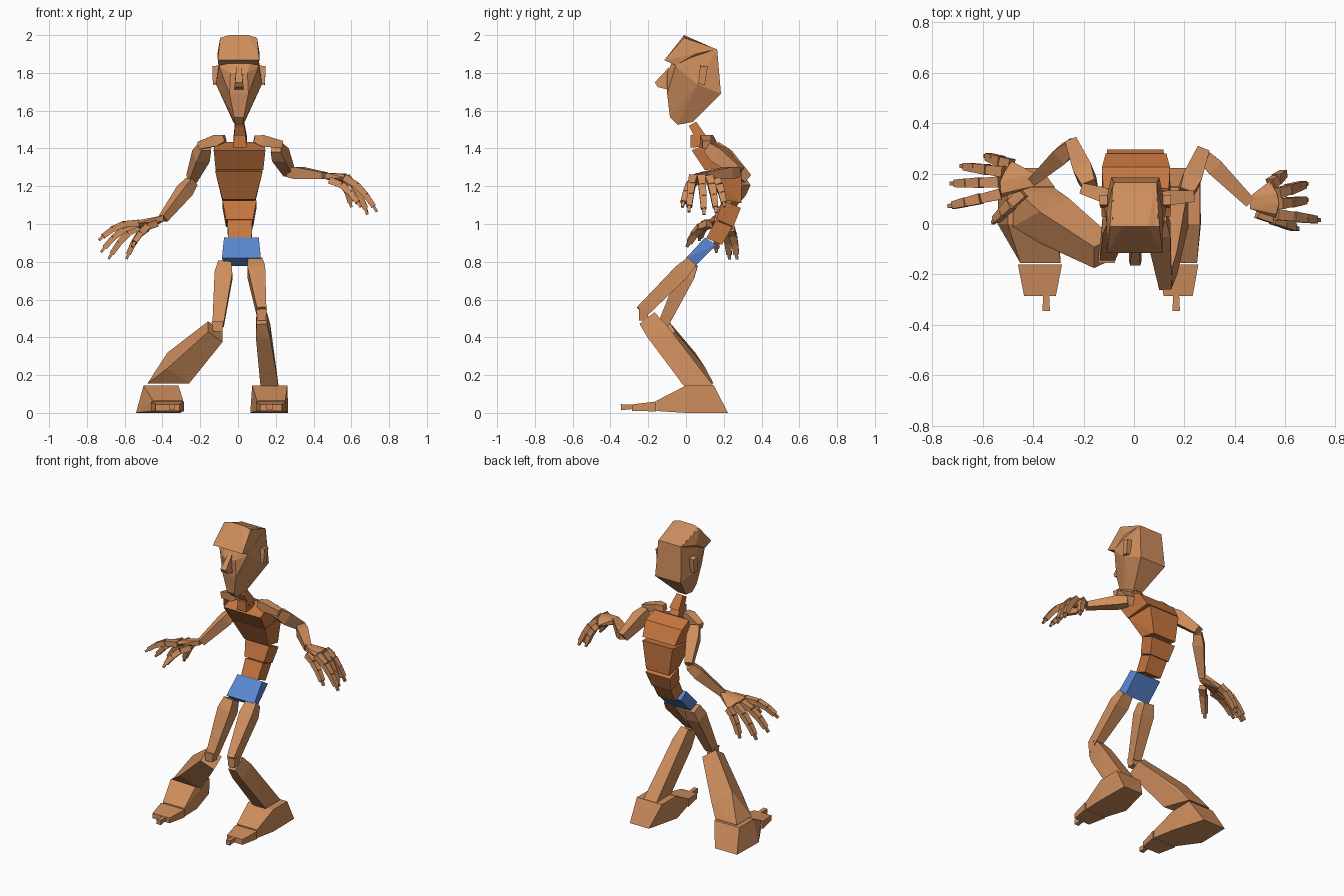
import bpy, bmesh
from mathutils import Vector as V


def material(name, col):
    m = bpy.data.materials.new(name)
    m.diffuse_color = (*col, 1)
    return m


SKIN = material("skin", (0.62, 0.27, 0.11))
TORSO = material("torso", (0.56, 0.18, 0.05))
BLUE = material("pelvis_blue", (0.1, 0.25, 0.65))
X, Y, Z = V((1, 0, 0)), V((0, 1, 0)), V((0, 0, 1))


def hull(name, pts, mat=SKIN):
    """Flat-faced convex solid around a set of points."""
    bm = bmesh.new()
    for p in pts:
        bm.verts.new(p)
    r = bmesh.ops.convex_hull(bm, input=bm.verts[:])
    junk = {g for g in r["geom_interior"] + r["geom_unused"] if isinstance(g, bmesh.types.BMVert)}
    bmesh.ops.delete(bm, geom=list(junk), context='VERTS')
    bmesh.ops.dissolve_limit(bm, angle_limit=0.05, verts=bm.verts[:], edges=bm.edges[:])
    bmesh.ops.recalc_face_normals(bm, faces=bm.faces[:])
    me = bpy.data.meshes.new(name)
    bm.to_mesh(me)
    bm.free()
    me.materials.append(mat)
    ob = bpy.data.objects.new(name, me)
    bpy.context.collection.objects.link(ob)
    return ob


def block(name, prof, cx=0.0, mat=SKIN):
    """Symmetric block from a side profile of (y, z, half width)."""
    return hull(name, [(cx + s * w, y, z) for y, z, w in prof for s in (-1, 1)], mat)


def ring(c, n, ref, w, h):
    n = V(n).normalized()
    s = (ref - n * ref.dot(n)).normalized()
    t = n.cross(s)
    return [V(c) + s * w * i + t * h * j for i in (-1, 1) for j in (-1, 1)]


def seg(name, a, b, sa, sb, ref=X, nb=None, mid=None, mat=SKIN):
    """Tapered box from a to b; mid adds a fuller ring (position, w, h)."""
    a, b = V(a), V(b)
    d = b - a
    pts = ring(a, d, ref, *sa) + ring(b, nb or d, ref, *sb)
    if mid:
        pts += ring(a.lerp(b, mid[0]), d, ref, mid[1], mid[2])
    return hull(name, pts, mat)


# Head: skull, overhanging crown with brow, nose, ears
block("skull", [(-.01, 1.99, .09), (.165, 1.925, .085), (.185, 1.69, .095), (.035, 1.54, .03),
                (-.045, 1.525, .02), (-.085, 1.565, .025), (-.10, 1.69, .05), (-.10, 1.80, .045),
                (-.055, 1.835, .105), (.06, 1.74, .122)], .005)
block("crown_and_brow", [(-.01, 2.0, .05), (-.01, 1.985, .098), (-.115, 1.867, .11),
                         (-.055, 1.84, .106), (.05, 1.9, .112), (.16, 1.925, .086)], .003)
block("nose", [(-.09, 1.83, .014), (-.165, 1.75, .02), (-.15, 1.725, .024), (-.09, 1.71, .024)], .005)
for s, n in ((-1, "right"), (1, "left")):
    seg(n + "_ear", (s * .122 + .005, .082, 1.74), (s * .125 + .005, .095, 1.835),
        (.016, .018), (.016, .02))

# Neck and torso
seg("neck", (.012, .085, 1.445), (.008, .035, 1.53), (.036, .03), (.024, .022), mat=TORSO)
block("neck_base", [(.025, 1.405, .035), (.025, 1.47, .03), (.09, 1.47, .032), (.13, 1.41, .035)], .01, TORSO)
block("upper_chest", [(.03, 1.39, .137), (.14, 1.435, .13), (.225, 1.40, .135),
                      (.28, 1.31, .12), (.10, 1.285, .126)], .008, TORSO)
block("lower_chest", [(.105, 1.28, .126), (.295, 1.295, .112), (.295, 1.11, .085), (.185, 1.13, .087)], .005, TORSO)
block("upper_abdomen", [(.195, 1.125, .09), (.29, 1.085, .09), (.25, .985, .072), (.16, 1.025, .072)], .008, TORSO)
block("lower_abdomen", [(.158, 1.02, .066), (.245, .985, .066), (.19, .89, .062), (.107, .925, .062)], .01, TORSO)
block("pelvis", [(0, .82, .103), (.10, .928, .092), (.16, .89, .092), (.05, .778, .09)], .018, BLUE)

# Arms: clavicle, upper arm, forearm
seg("left_clavicle", (.085, .10, 1.45), (.235, .11, 1.42), (.018, .02), (.02, .022), Z, mid=(.3, .03, .03))
seg("right_clavicle", (-.07, .10, 1.455), (-.205, .14, 1.415), (.018, .02), (.02, .022), Z, mid=(.3, .03, .03))
seg("left_upper_arm", (.205, .12, 1.405), (.27, .285, 1.275), (.028, .028), (.028, .025), Z, mid=(.3, .042, .038))
seg("left_forearm", (.275, .27, 1.275), (.46, .085, 1.255), (.026, .026), (.018, .022), Z, mid=(.25, .032, .034))
seg("right_upper_arm", (-.175, .15, 1.41), (-.245, .32, 1.24), (.028, .028), (.026, .024), Z, mid=(.3, .042, .038))
seg("right_forearm", (-.245, .31, 1.225), (-.395, .175, 1.03), (.026, .026), (.022, .018), Z, mid=(.25, .034, .034))


def hand(side, wrist, knuckles, tips, thumb):
    """Palm plus four drooping three-joint fingers and a thumb."""
    w = V(wrist)
    ks = [V(k) for k in knuckles]
    pts = [w + Y * .025 * i + Z * .016 * j for i in (-1, 1) for j in (-1, 1)]
    pts += [w.lerp(k, .85) + Z * .016 * j for k in ks for j in (-1, 1)]
    pts += [w.lerp(ks[i], .85) + Y * s * .015 for i, s in ((0, -1), (3, 1))]
    hull(side + "_palm", pts)
    names = ("index", "middle", "ring", "little", "thumb")
    bases = [w.lerp(k, .86) for k in ks] + [V(thumb[0])]
    for n, a, b in zip(names, bases, [V(t) for t in tips] + [V(thumb[1])]):
        stops = [0, .38, .66, .9, 1]
        p = [a.lerp(b, t) + Z * .03 * 4 * t * (1 - t) for t in stops]
        for i in range(4):
            r = (.022, .021, .018, .009)[i]
            seg(f"{side}_{n}_joint_{i + 1}", p[i], p[i + 1], (r, r * .85), (r * .82, r * .75), Y)


hand("left", (.46, .085, 1.255),
     [(.58, .03, 1.245), (.595, .08, 1.25), (.585, .128, 1.245), (.555, .17, 1.225)],
     [(.735, .015, 1.065), (.685, .095, 1.05), (.685, .16, 1.06), (.6, .205, 1.09)],
     ((.49, .045, 1.23), (.65, -.02, 1.09)))
hand("right", (-.395, .175, 1.03),
     [(-.55, .11, 1.0), (-.555, .165, .995), (-.535, .212, .985), (-.50, .245, .965)],
     [(-.735, .07, .915), (-.725, .16, .85), (-.685, .23, .815), (-.59, .27, .815)],
     ((-.44, .125, 1.0), (-.56, .005, .88)))

# Legs: thigh, knee, shin
seg("left_thigh", (.09, .03, .80), (.125, -.235, .535), (.038, .03), (.025, .035), mid=(.2, .047, .042))
seg("left_knee", (.125, -.225, .55), (.125, -.225, .49), (.028, .025), (.022, .025))
seg("left_shin", (.125, -.205, .50), (.167, .068, .142), (.028, .05), (.048, .078), nb=Z, mid=(.2, .038, .06))
seg("right_thigh", (-.07, .03, .79), (-.105, -.12, .47), (.035, .035), (.03, .028), mid=(.2, .047, .045))
seg("right_knee", (-.108, -.13, .485), (-.108, -.13, .43), (.032, .025), (.025, .025))
seg("right_shin", (-.12, -.115, .43), (-.40, .068, .155), (.05, .05), (.08, .078), nb=Z, mid=(.7, .075, .075))


def foot(side, heel, mid, front, ankle, toe, nub):
    """Wedge foot, toe block and a small toe tip; each arg is an x range."""
    hull(side + "_foot", [(x, .222, 0) for x in heel] + [(x, .0, 0) for x in mid]
         + [(x, -.155, z) for x in front for z in (.01, .065)]
         + [(x, y, .145) for x in ankle for y in (0, .148)])
    c = sum(toe) / 2
    hull(side + "_toes", [(x, -.16, z) for x in toe for z in (.008, .06)]
         + [(c + (x - c) * .72, -.285, z) for x in toe for z in (.01, .045)])
    seg(side + "_toe_tip", (nub, -.285, .032), (nub, -.345, .03), (.012, .012), (.015, .016))


foot("left", (.12, .262), (.065, .265), (.10, .25), (.075, .262), (.095, .255), .167)
foot("right", (-.535, -.37), (-.54, -.305), (-.45, -.29), (-.50, -.315), (-.46, -.285), -.348)
